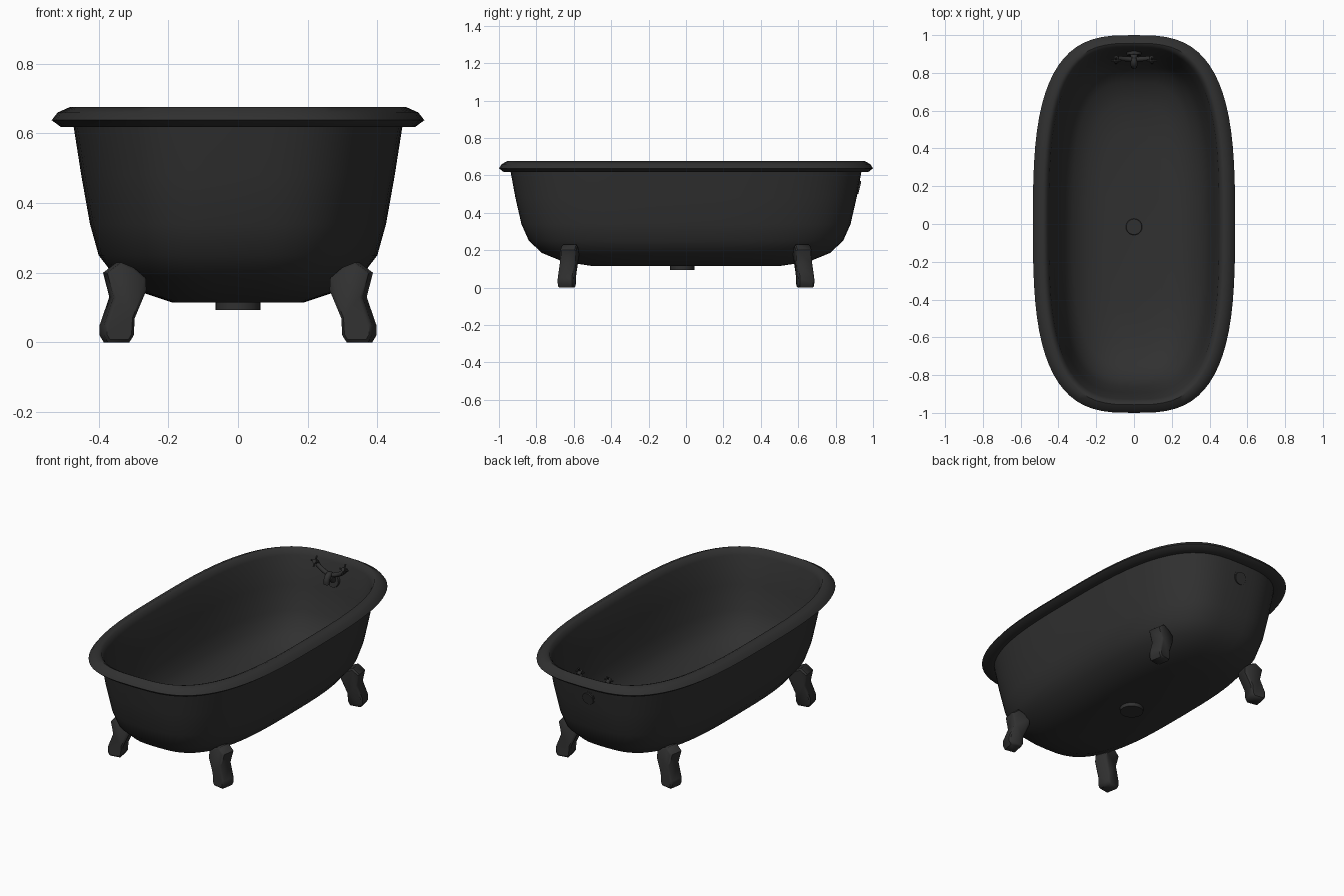
import bpy, bmesh, math
from mathutils import Vector, Matrix

if "Cube" in bpy.data.objects:
    bpy.data.objects.remove(bpy.data.objects["Cube"])

mat = bpy.data.materials.new("dark_enamel")
mat.diffuse_color = (0.03, 0.03, 0.03, 1)
mat.use_nodes = True
mat.node_tree.nodes["Principled BSDF"].inputs["Base Color"].default_value = mat.diffuse_color


def finish(name, bm, angle=35):
    bmesh.ops.recalc_face_normals(bm, faces=bm.faces[:])
    me = bpy.data.meshes.new(name)
    bm.to_mesh(me)
    bm.free()
    ob = bpy.data.objects.new(name, me)
    bpy.context.collection.objects.link(ob)
    me.materials.append(mat)
    bpy.ops.object.select_all(action='DESELECT')
    ob.select_set(True)
    bpy.context.view_layer.objects.active = ob
    bpy.ops.object.shade_smooth_by_angle(angle=math.radians(angle))
    return ob


def oval(rx, ry, z, n=72, p=3.05):
    pts = []
    for i in range(n):
        a = 2 * math.pi * i / n
        c, s = math.cos(a), math.sin(a)
        pts.append(Vector((rx * math.copysign(abs(c) ** (2 / p), c),
                           ry * math.copysign(abs(s) ** (2 / p), s), z)))
    return pts


def rod(name, a, b, r1, r2=None, seg=12):
    a, b = Vector(a), Vector(b)
    d = b - a
    m = Matrix.Translation((a + b) / 2) @ d.to_track_quat('Z', 'Y').to_matrix().to_4x4()
    bm = bmesh.new()
    bmesh.ops.create_cone(bm, cap_ends=True, segments=seg, radius1=r1,
                          radius2=r1 if r2 is None else r2, depth=d.length, matrix=m)
    return finish(name, bm)


def pipe(name, pts, r):
    cu = bpy.data.curves.new(name, 'CURVE')
    cu.dimensions = '3D'
    cu.bevel_depth = r
    cu.bevel_resolution = 2
    cu.resolution_u = 5
    cu.use_fill_caps = True
    sp = cu.splines.new('BEZIER')
    sp.bezier_points.add(len(pts) - 1)
    for bp, co in zip(sp.bezier_points, pts):
        bp.co = co
        bp.handle_left_type = bp.handle_right_type = 'AUTO'
    cu.materials.append(mat)
    ob = bpy.data.objects.new(name, cu)
    bpy.context.collection.objects.link(ob)
    return ob


# Tub shell: outer underside, wall, rolled rim, inner wall, floor (rx, ry, z)
profile = [(0.19, 0.50, 0.115), (0.265, 0.66, 0.14), (0.35, 0.77, 0.185),
           (0.40, 0.84, 0.25), (0.425, 0.88, 0.34), (0.45, 0.912, 0.48),
           (0.472, 0.938, 0.62), (0.508, 0.975, 0.618), (0.535, 1.0, 0.638),
           (0.518, 0.985, 0.660), (0.482, 0.957, 0.676), (0.463, 0.943, 0.669),
           (0.450, 0.928, 0.640), (0.425, 0.893, 0.48), (0.397, 0.86, 0.34),
           (0.372, 0.82, 0.26), (0.325, 0.75, 0.20), (0.25, 0.64, 0.16),
           (0.17, 0.48, 0.14)]
bm = bmesh.new()
rings = [[bm.verts.new(v) for v in oval(*p)] for p in profile]
for r, q in zip(rings, rings[1:]):
    for i in range(len(r)):
        j = (i + 1) % len(r)
        bm.faces.new((r[i], r[j], q[j], q[i]))
bm.faces.new(rings[0])
bm.faces.new(rings[-1])
finish("tub_shell", bm, 48)

# Four splayed feet
foot = [(0.305, 0.215), (0.343, 0.23), (0.382, 0.2), (0.364, 0.13), (0.392, 0.05),
        (0.392, 0.02), (0.38, 0.0), (0.318, 0.0), (0.305, 0.02), (0.302, 0.07),
        (0.268, 0.15), (0.270, 0.185)]
for sx in (-1, 1):
    for sy in (-1, 1):
        bm = bmesh.new()
        f = bm.faces.new([bm.verts.new((x, -0.043, z)) for x, z in foot])
        ext = bmesh.ops.extrude_face_region(bm, geom=[f])
        for v in ext["geom"]:
            if isinstance(v, bmesh.types.BMVert):
                v.co.y += 0.086
        bmesh.ops.recalc_face_normals(bm, faces=bm.faces[:])
        edges = [e for e in bm.edges if abs(e.verts[0].co.y - e.verts[1].co.y) < 1e-5]
        bmesh.ops.bevel(bm, geom=edges, offset=0.008, segments=1, affect='EDGES')
        piv = Vector((0.335, 0, 0))
        rot = Matrix.Rotation(math.radians(10), 3, 'Z')
        for v in bm.verts:
            c = rot @ (v.co - piv) + piv
            c.y += 0.635 - 0.08 * max(0, c.z - 0.05)
            v.co = (sx * c.x, sy * c.y, c.z)
        finish(("back" if sy > 0 else "front") + ("_right_foot" if sx > 0 else "_left_foot"), bm, 45)

# Drain: outlet underneath and plug inside
rod("drain_outlet", (0, -0.02, 0.093), (0, -0.02, 0.13), 0.065, seg=24)
rod("drain_plug", (0, -0.015, 0.135), (0, -0.015, 0.148), 0.045, 0.041, 24)

# Tap fitting through the back wall, with plates inside and outside
rod("outer_tap_plate", (0, 0.90, 0.54), (0, 0.929, 0.533), 0.036, seg=20)
rod("inner_tap_plate", (0, 0.925, 0.54), (0, 0.893, 0.545), 0.042, 0.038, 20)
rod("tap_stem", (0, 0.90, 0.55), (0, 0.865, 0.58), 0.02)
pipe("tap_bridge", [(-0.09, 0.875, 0.63), (-0.055, 0.875, 0.605), (0, 0.872, 0.59),
                    (0.055, 0.875, 0.605), (0.09, 0.875, 0.63)], 0.013)
pipe("spout", [(0, 0.88, 0.59), (0, 0.855, 0.59), (0, 0.84, 0.57), (0, 0.838, 0.545)], 0.018)

# Cross handles
for side, x in (("left", -0.095), ("right", 0.095)):
    rod(side + "_handle_hub", (x, 0.885, 0.635), (x, 0.855, 0.652), 0.012)
    c = Vector((x, 0.865, 0.647))
    for k, d in enumerate((Vector((0.027, 0, 0)), Vector((0, 0.016, 0.027)))):
        rod(f"{side}_handle_bar_{k + 1}", c - d, c + d, 0.005, seg=8)
